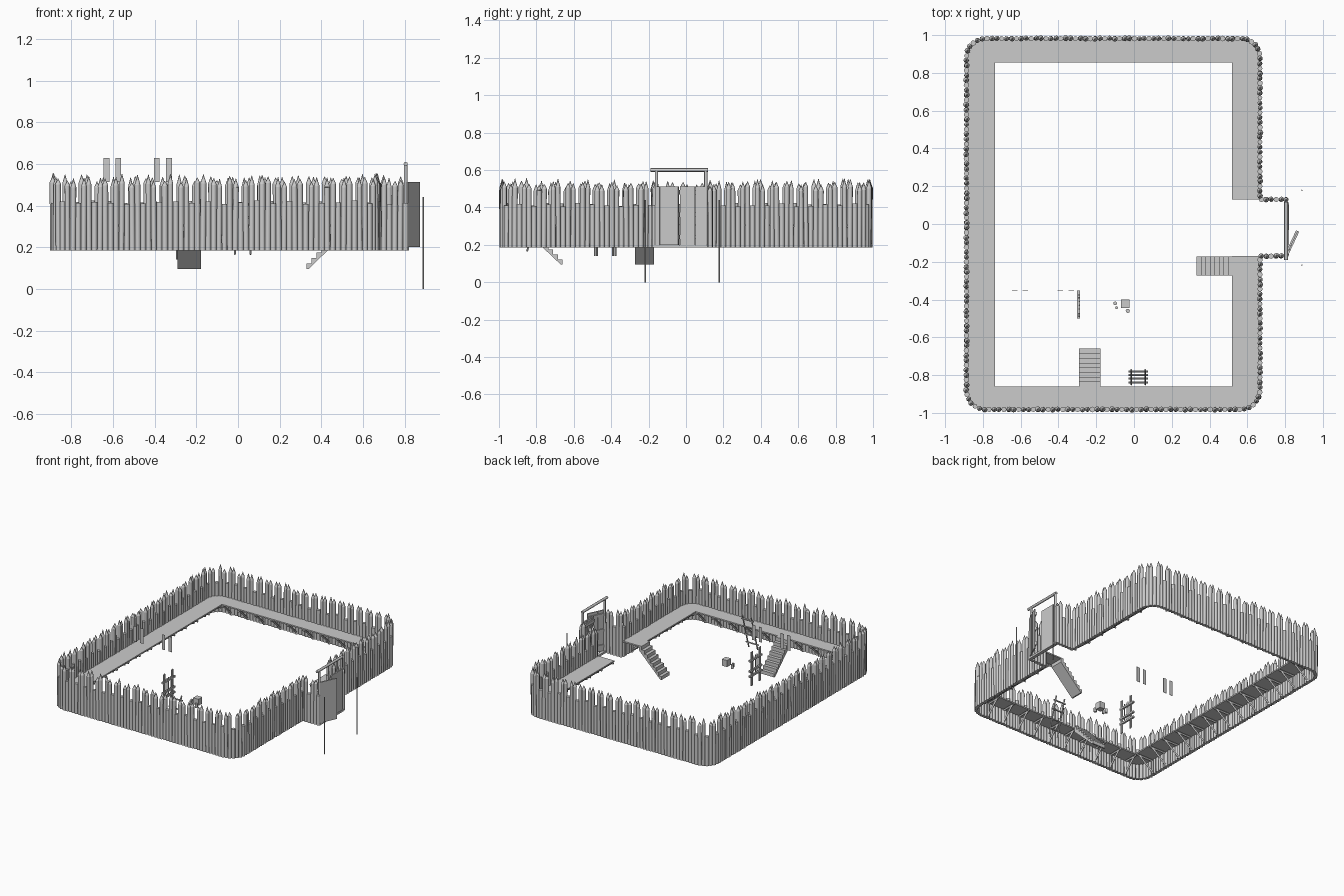
import bpy, bmesh, math, random
from mathutils import Vector, Matrix

if "Cube" in bpy.data.objects:
    bpy.data.objects.remove(bpy.data.objects["Cube"])
random.seed(4)


def finish(bm, name, smooth=False):
    bmesh.ops.recalc_face_normals(bm, faces=bm.faces)
    me = bpy.data.meshes.new(name)
    bm.to_mesh(me)
    bm.free()
    ob = bpy.data.objects.new(name, me)
    bpy.context.collection.objects.link(ob)
    if smooth:
        bpy.context.view_layer.objects.active = ob
        ob.select_set(True)
        bpy.ops.object.shade_smooth_by_angle(angle=math.radians(50))
        ob.select_set(False)
    return ob


def box(bm, lo, hi, mat=None):
    lo, hi = Vector(lo), Vector(hi)
    m = Matrix.Translation((lo + hi) / 2) @ Matrix.Diagonal((*(hi - lo), 1))
    bmesh.ops.create_cube(bm, size=1, matrix=(mat or Matrix()) @ m)


def bar(bm, a, b, r, seg=6, r2=None):
    a, b = Vector(a), Vector(b)
    m = Matrix.Translation((a + b) / 2) @ (b - a).to_track_quat('Z', 'Y').to_matrix().to_4x4()
    bmesh.ops.create_cone(bm, cap_ends=True, segments=seg, radius1=r,
                          radius2=r if r2 is None else r2, depth=(b - a).length, matrix=m)


def slab(bm, profile, move):
    f = bm.faces.new([bm.verts.new(p) for p in profile])
    ex = bmesh.ops.extrude_face_region(bm, geom=[f])
    bmesh.ops.translate(bm, vec=move, verts=[v for v in ex['geom'] if isinstance(v, bmesh.types.BMVert)])


def round_path(x0, x1, y0, y1, r, n=6):
    """Rounded corners, counter-clockwise from +x+y round to +x-y."""
    pts = []
    for cx, cy, a0 in ((x1 - r, y1 - r, 0), (x0 + r, y1 - r, 90), (x0 + r, y0 + r, 180), (x1 - r, y0 + r, 270)):
        for i in range(n + 1):
            a = math.radians(a0 + 90 * i / n)
            pts.append((cx + r * math.cos(a), cy + r * math.sin(a)))
    return pts


WALL_Z, WALK_Z = 0.185, 0.31
GATE_X, G0, G1 = 0.805, -0.17, 0.13

# Palisade of pointed logs, with a short log in every third place
path = [Vector(p) for p in [(GATE_X, G1), (0.667, G1)] + round_path(-0.887, 0.667, -0.982, 0.982, 0.1)
        + [(0.667, G0), (GATE_X, G0)]]
bm = bmesh.new()
pitch, carry, count = 0.026, 0.0, 0
for a, b in zip(path, path[1:]):
    length, t = (b - a).length, carry
    while t < length:
        p = a.lerp(b, t / length)
        r = random.uniform(0.0125, 0.015)
        if count % 3 == 2:
            bar(bm, (*p, WALL_Z), (*p, random.uniform(0.405, 0.425)), r, 8)
        else:
            top = random.uniform(0.485, 0.51)
            lean = (random.uniform(-.003, .003), random.uniform(-.003, .003))
            q = (p.x + lean[0], p.y + lean[1], top)
            bar(bm, (*p, WALL_Z), q, r, 8)
            bar(bm, q, (q[0], q[1], top + random.uniform(0.025, 0.05)), r, 8, 0.001)
        count += 1
        t += pitch
    carry = t - length
finish(bm, "palisade_logs", True)

# Walkway along the inside of the wall
outer = [(0.662, G1)] + round_path(-0.882, 0.662, -0.977, 0.977, 0.1) + [(0.662, G0)]
inner = [(0.52, G0), (0.52, -0.86), (-0.735, -0.86), (-0.735, 0.855), (0.52, 0.855), (0.52, G1)]
bm = bmesh.new()
slab(bm, [(x, y, WALK_Z - 0.01) for x, y in outer + inner], (0, 0, 0.01))
finish(bm, "walkway")

# Brackets holding up the walkway: joist, wall post and diagonal brace
bm = bmesh.new()


def bracket(wall, edge):
    w, e = Vector((*wall, 0)), Vector((*edge, 0))
    up = lambda v, z: v + Vector((0, 0, z))
    bar(bm, up(w, 0.292), up(e, 0.292), 0.009, 4)
    bar(bm, up(w, WALL_Z), up(w, 0.295), 0.009, 4)
    bar(bm, up(w, 0.2), up(w.lerp(e, 0.85), 0.29), 0.008, 4)


for i in range(13):
    y = -0.84 + 0.14 * i
    bracket((-0.872, y), (-0.735, y))
    if not G0 - 0.01 < y < G1 + 0.01:
        bracket((0.652, y), (0.52, y))
for i in range(10):
    x = -0.735 + 0.139 * i
    bracket((x, 0.967), (x, 0.855))
    bracket((x, -0.967), (x, -0.86))
finish(bm, "walkway_brackets")


# Two flights of stairs
def stairs(name, start, direction, side, run, steps=8, z0=0.095):
    d, s, o = Vector((*direction, 0)), Vector((*side, 0)), Vector((*start, z0))
    rise, tread = (WALK_Z - z0) / steps, run / steps
    z = Vector((0, 0, 1))
    prof = [o]
    for i in range(steps):
        prof += [o + d * tread * i + z * rise * (i + 1), o + d * tread * (i + 1) + z * rise * (i + 1)]
    prof += [o + d * run + z * rise * (steps - 1.3), o + d * tread * 0.4]
    b = bmesh.new()
    slab(b, prof, s)
    finish(b, name)


stairs("gate_stairs", (0.33, -0.272), (1, 0), (0, 0.1), 0.192)
stairs("front_stairs", (-0.29, -0.66), (0, -1), (0.112, 0), 0.2)


# Gate leaves with battens, one slightly open
def leaf(name, hinge, angle, sign, w=0.137):
    m = Matrix.Translation((*hinge, 0)) @ Matrix.Rotation(math.radians(angle), 4, 'Z')
    b = bmesh.new()
    for i in range(5):
        ys = sorted((sign * w * i / 5, sign * w * (i + 0.98) / 5))
        box(b, (-0.005, ys[0], 0.2), (0.005, ys[1], 0.513), m)
    ys = sorted((0, sign * w))
    for z in (0.23, 0.35, 0.47):
        box(b, (-0.013, ys[0], z), (-0.005, ys[1], z + 0.022), m)
    finish(b, name)


leaf("gate_leaf_closed", (0.812, 0.104), 0, -1)
leaf("gate_leaf_open", (0.812, -0.163), -25, 1)

# Gate frame
bm = bmesh.new()
for y in (-0.158, 0.106):
    bar(bm, (GATE_X, y, WALL_Z), (GATE_X, y, 0.6), 0.009, 8)
bar(bm, (GATE_X, -0.19, 0.6), (GATE_X, 0.117, 0.6), 0.01, 8)
box(bm, (0.795, G0, WALL_Z), (0.82, 0.115, 0.2))
finish(bm, "gate_frame", True)

# Thin poles outside the gate
bm = bmesh.new()
for y in (-0.218, 0.178):
    bar(bm, (0.889, y, 0), (0.889, y, 0.44), 0.004, 6)
finish(bm, "gate_poles")

# Upright window shutters
bm = bmesh.new()
for x in (-0.632, -0.575, -0.39, -0.332):
    box(bm, (x - 0.014, -0.351, 0.512), (x + 0.014, -0.349, 0.628))
finish(bm, "window_shutters")

# Upright rack near the stairs
bm = bmesh.new()
for y in (-0.488, -0.475, -0.39, -0.376):
    bar(bm, (-0.293, y, 0.14), (-0.293, y, 0.4), 0.005, 6)
for z in (0.21, 0.25, 0.33):
    box(bm, (-0.301, -0.5, z), (-0.286, -0.352, z + 0.014))
for y in (-0.45, -0.43, -0.41):
    bar(bm, (-0.29, y, 0.22), (-0.29, y, 0.36), 0.003, 6)
finish(bm, "upright_rack")

# Leaning rack by the front walkway
bm = bmesh.new()
for x in (-0.015, 0.06):
    bar(bm, (x, -0.85, 0.165), (x, -0.772, 0.44), 0.005, 6)
for t in (0.15, 0.4, 0.65, 0.88):
    y, z = -0.85 + 0.078 * t, 0.165 + 0.275 * t
    bar(bm, (-0.03, y, z), (0.075, y, z), 0.006, 6)
finish(bm, "leaning_rack")

# Crate with small kegs beside it
bm = bmesh.new()
box(bm, (-0.07, -0.446, 0.215), (-0.025, -0.4, 0.265))
finish(bm, "crate")
bm = bmesh.new()
for x, y, r in ((-0.033, -0.46, 0.011), (-0.1, -0.42, 0.01), (-0.092, -0.443, 0.008)):
    bar(bm, (x, y, 0.205), (x, y, 0.235), r, 8)
finish(bm, "kegs", True)
